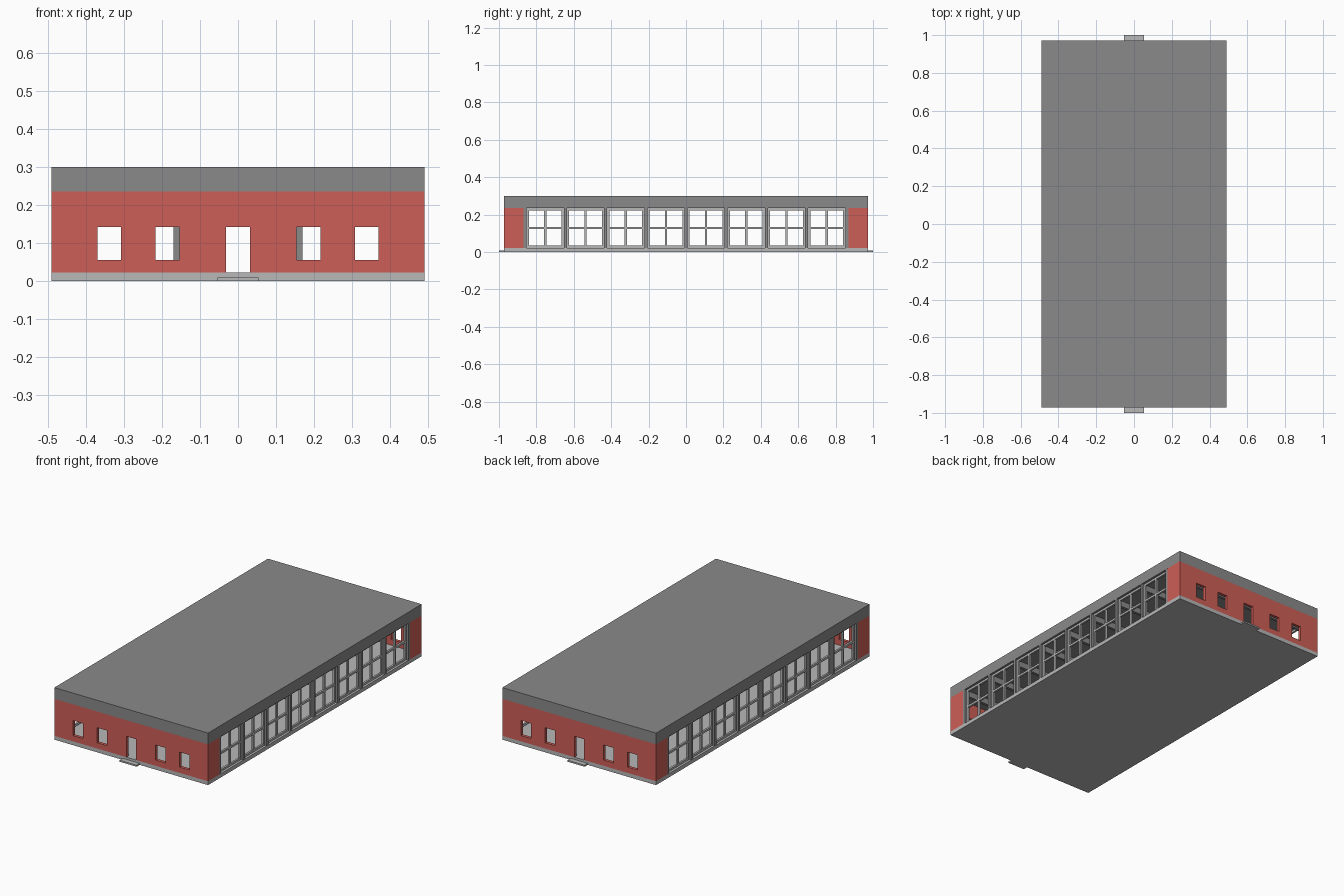
import bpy, bmesh

if "Cube" in bpy.data.objects:
    bpy.data.objects.remove(bpy.data.objects["Cube"])

def material(name, rgb):
    m = bpy.data.materials.new(name)
    m.diffuse_color = (*rgb, 1)
    m.use_nodes = True
    m.node_tree.nodes["Principled BSDF"].inputs["Base Color"].default_value = m.diffuse_color
    return m

BRICK = material("brick red", (0.616, 0.114, 0.095))
DARK = material("dark grey", (0.254, 0.254, 0.254))
LIGHT = material("light grey", (0.48, 0.48, 0.48))

HX, HY = 0.49, 0.972           # half footprint
FLOOR, EAVE, TOP = 0.022, 0.235, 0.30
T = 0.018                      # wall thickness
PITCH = 0.215                  # column spacing along y

def add_box(bm, x0, x1, y0, y1, z0, z1):
    vs = bmesh.ops.create_cube(bm, size=1)["verts"]
    for v in vs:
        v.co.x = x1 if v.co.x > 0 else x0
        v.co.y = y1 if v.co.y > 0 else y0
        v.co.z = z1 if v.co.z > 0 else z0

def finish(bm, name, mat):
    bmesh.ops.recalc_face_normals(bm, faces=bm.faces)
    me = bpy.data.meshes.new(name)
    bm.to_mesh(me)
    bm.free()
    me.materials.append(mat)
    ob = bpy.data.objects.new(name, me)
    bpy.context.collection.objects.link(ob)
    return ob

def boxes(name, mat, items):
    bm = bmesh.new()
    for b in items:
        add_box(bm, *b)
    return finish(bm, name, mat)

# Floor slab, roof slab and door steps
boxes("floor_slab", LIGHT, [(-HX, HX, -HY, HY, 0, FLOOR)])
boxes("roof_slab", DARK, [(-HX, HX, -HY, HY, EAVE, TOP)])
boxes("front_step", LIGHT, [(-0.054, 0.054, -1, -HY, 0, 0.009)])
boxes("back_step", LIGHT, [(-0.054, 0.054, HY, 1, 0, 0.009)])

# End walls: a grid of cells with the door and window cells left out
OPENINGS = [(-0.37, -0.308), (-0.217, -0.154), (-0.031, 0.031),
            (0.154, 0.217), (0.308, 0.37)]
SILL, HEAD = 0.055, 0.142

def end_wall(name, y, inward):
    bm = bmesh.new()
    xs = [-HX] + [x for o in OPENINGS for x in o] + [HX]
    zs = [FLOOR, SILL, HEAD, EAVE]
    grid = [[bm.verts.new((x, y, z)) for z in zs] for x in xs]
    for i in range(len(xs) - 1):
        for k in range(3):
            is_door = i == 5
            if i % 2 and (k == 1 or (k == 0 and is_door)):
                continue
            bm.faces.new((grid[i][k], grid[i + 1][k],
                          grid[i + 1][k + 1], grid[i][k + 1]))
    ext = bmesh.ops.extrude_face_region(bm, geom=bm.faces[:], use_keep_orig=True)
    for v in ext["geom"]:
        if isinstance(v, bmesh.types.BMVert):
            v.co.y += inward * T
    return finish(bm, name, BRICK)

end_wall("front_wall", -HY, 1)
end_wall("back_wall", HY, -1)

# Short brick returns at the four corners
RET = 4 * PITCH + 0.008
for sx, side in ((1, "right"), (-1, "left")):
    x0, x1 = sorted((sx * HX, sx * (HX - T)))
    boxes(side + "_corner_walls", BRICK,
          [(x0, x1, -HY + T, -RET, FLOOR, EAVE),
           (x0, x1, RET, HY - T, FLOOR, EAVE)])

# Columns: outer rows in the facades and two inner rows in the hall
C = 0.008
for name, cx in (("left_columns", -0.481), ("inner_left_columns", -0.161),
                 ("inner_right_columns", 0.161), ("right_columns", 0.481)):
    boxes(name, DARK, [(cx - 0.0085, cx + 0.0085, i * PITCH - C, i * PITCH + C,
                        FLOOR, EAVE) for i in range(-4, 5)])

# Ceiling beams spanning the hall along each column line
boxes("ceiling_beams", DARK, [(-0.472, 0.472, i * PITCH - C, i * PITCH + C,
                               EAVE - 0.035, EAVE) for i in range(-4, 5)])

# Side window frames: border plus a cross of glazing bars, set back
def window_bars(sx, cy):
    w, b = PITCH / 2 - C, 0.012
    x0, x1 = sorted((sx * 0.466, sx * 0.477))
    zm = (FLOOR + EAVE) / 2
    bars = [(x0, x1, cy - w, cy + w, FLOOR, FLOOR + b),
            (x0, x1, cy - w, cy + w, EAVE - b, EAVE)]
    for y0, y1 in ((cy - w, cy - w + b), (cy - b / 2, cy + b / 2),
                   (cy + w - b, cy + w)):
        bars.append((x0, x1, y0, y1, FLOOR + b, EAVE - b))
    for y0, y1 in ((cy - w + b, cy - b / 2), (cy + b / 2, cy + w - b)):
        bars.append((x0, x1, y0, y1, zm - b / 2, zm + b / 2))
    return bars

for sx, side in ((1, "right"), (-1, "left")):
    boxes(side + "_window_frames", LIGHT,
          [bar for i in range(-4, 4) for bar in window_bars(sx, (i + 0.5) * PITCH)])
